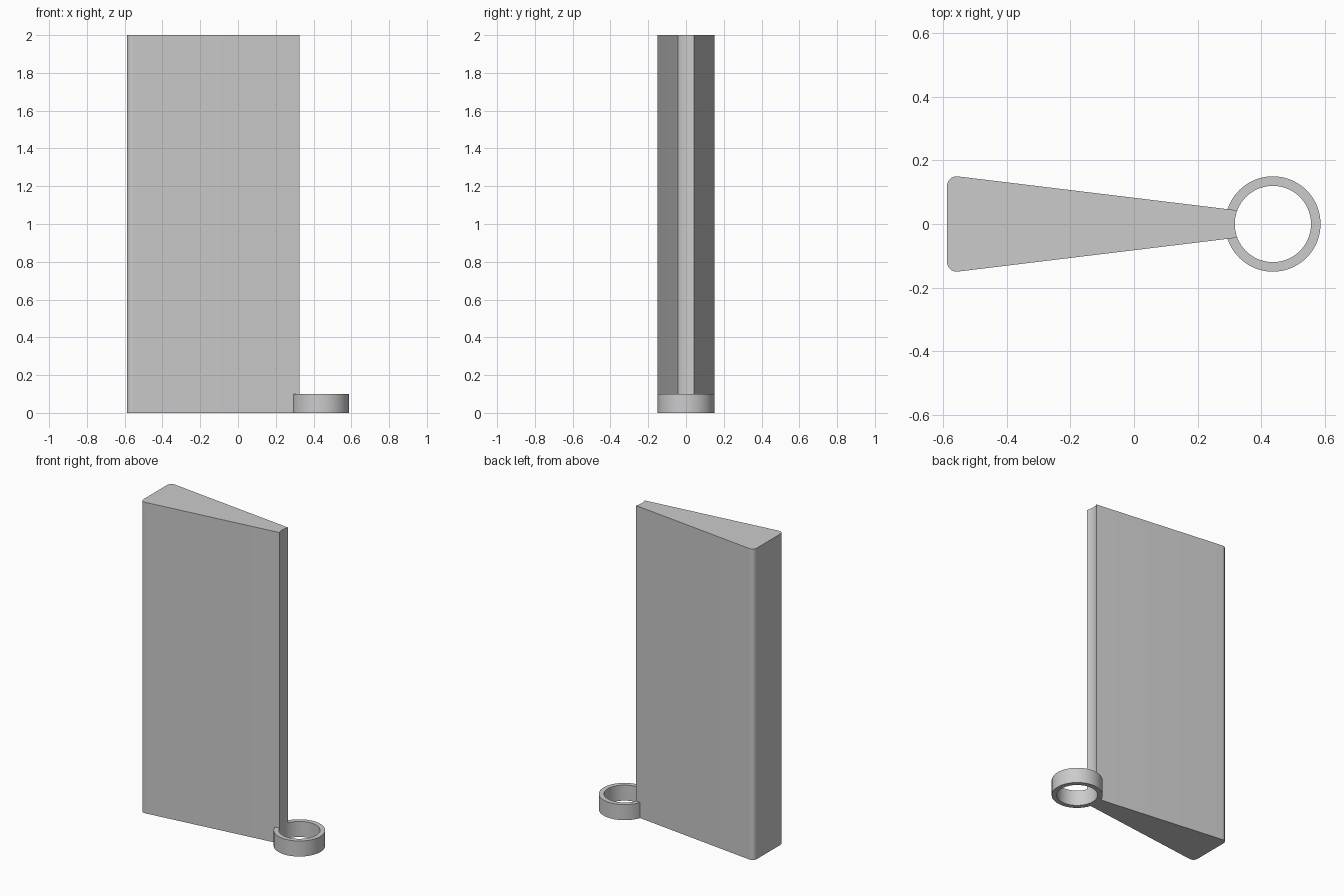
import bpy
import bmesh
from math import asin, atan2, cos, pi, radians, sin

if "Cube" in bpy.data.objects:
    bpy.data.objects.remove(bpy.data.objects["Cube"], do_unlink=True)

HEIGHT, RING_HEIGHT = 2.0, 0.1
RING_X, OUTER, INNER = 0.437, 0.15, 0.12
BACK_X, HALF_WIDE, HALF_NARROW, FILLET = -0.588, 0.15, 0.043, 0.03

grey = bpy.data.materials.new("grey")
grey.use_nodes = True
grey.diffuse_color = (0.6, 0.6, 0.6, 1)
grey.node_tree.nodes["Principled BSDF"].inputs["Base Color"].default_value = grey.diffuse_color


def arc(cx, cy, r, start, end, steps):
    angles = [start + (end - start) * i / steps for i in range(steps + 1)]
    return [(cx + r * cos(a), cy + r * sin(a)) for a in angles]


def extrude_profile(name, points, height):
    """Extrude a closed outline upward from the ground."""
    bm = bmesh.new()
    base = bm.faces.new([bm.verts.new((x, y, 0)) for x, y in points])
    top = bmesh.ops.extrude_face_region(bm, geom=[base])["geom"]
    moved = [v for v in top if isinstance(v, bmesh.types.BMVert)]
    bmesh.ops.translate(bm, vec=(0, 0, height), verts=moved)
    bmesh.ops.recalc_face_normals(bm, faces=bm.faces)
    mesh = bpy.data.meshes.new(name)
    bm.to_mesh(mesh)
    bm.free()
    mesh.materials.append(grey)
    obj = bpy.data.objects.new(name, mesh)
    bpy.context.collection.objects.link(obj)
    bpy.ops.object.select_all(action="DESELECT")
    obj.select_set(True)
    bpy.context.view_layer.objects.active = obj
    bpy.ops.object.shade_smooth_by_angle(angle=radians(25))


# Tapered panel: rounded wide end, concave narrow end following the ring's bore
bore = asin(HALF_NARROW / INNER)
fx, fy = BACK_X + FILLET, HALF_WIDE - FILLET
taper = atan2(HALF_WIDE - HALF_NARROW, RING_X - INNER * cos(bore) - fx)
side = pi / 2 - taper
panel = arc(fx, fy, FILLET, side, pi, 10)
panel += arc(fx, -fy, FILLET, pi, 2 * pi - side, 10)
panel += arc(RING_X, 0, INNER, pi + bore, pi - bore, 12)
extrude_profile("tapered_panel", panel, HEIGHT)

# Low ring, open where it meets the panel sides
meet = asin((HALF_NARROW + 0.003) / OUTER)
ring = arc(RING_X, 0, OUTER, meet - pi, pi - meet, 80)
ring += arc(RING_X, 0, INNER, pi - bore, bore - pi, 80)
extrude_profile("hinge_ring", ring, RING_HEIGHT)
